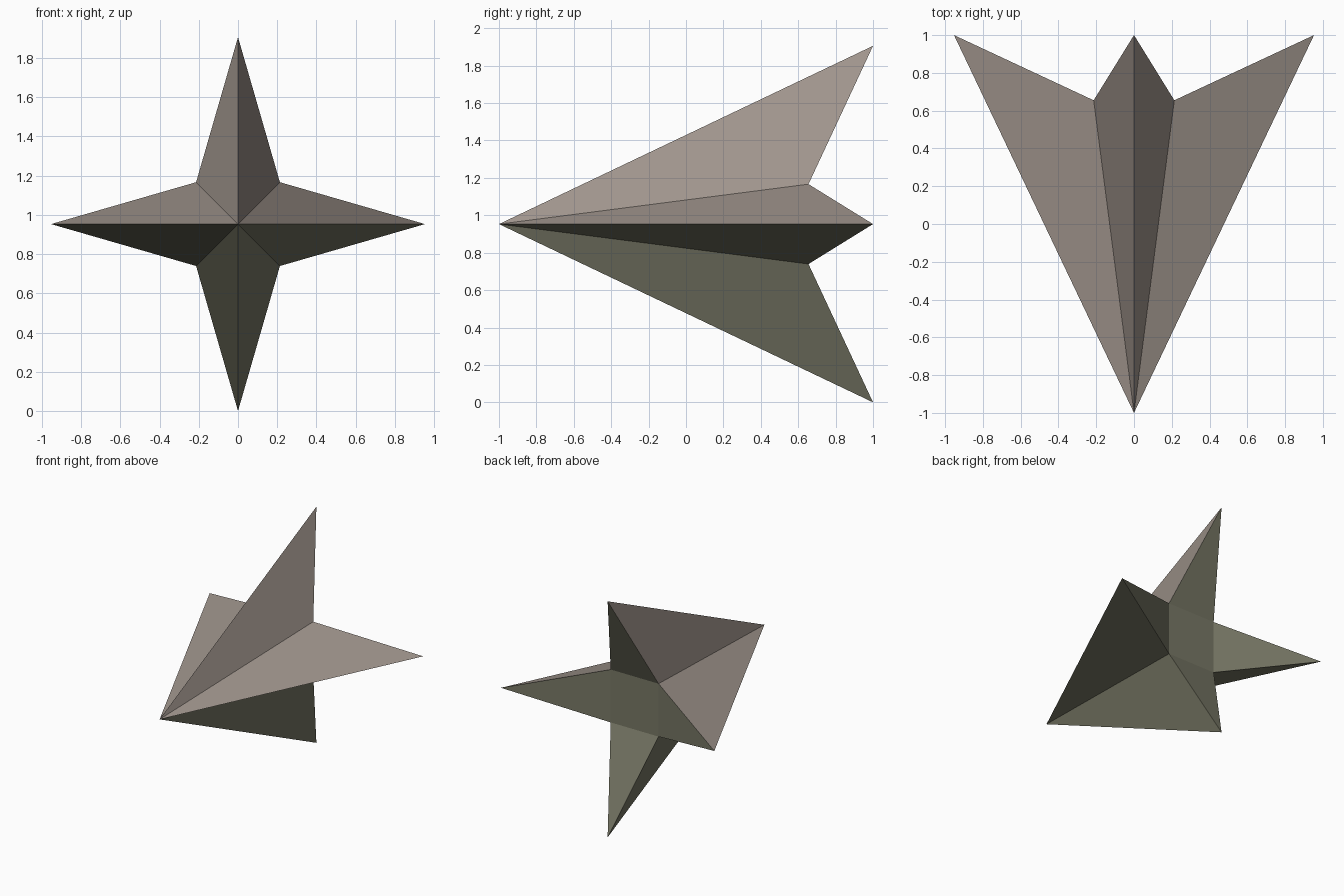
import bpy, bmesh, math

if "Cube" in bpy.data.objects:
    bpy.data.objects.remove(bpy.data.objects["Cube"])

R_TIP, R_NOTCH = 0.953, 0.302      # radius of star tips and notches
Y_NOSE, Y_TIP, Y_NOTCH = -1.0, 1.0, 0.655
MID = 0.953


def material(name, rgb):
    m = bpy.data.materials.new(name)
    m.diffuse_color = (*rgb, 1.0)
    m.use_nodes = True
    m.node_tree.nodes["Principled BSDF"].inputs["Base Color"].default_value = m.diffuse_color
    return m


# Four-pointed swept star: a ring of alternating tips and notches
bm = bmesh.new()
nose = bm.verts.new((0, Y_NOSE, MID))
ring = []
for i in range(8):
    a = i * math.pi / 4
    r, y = (R_TIP, Y_TIP) if i % 2 == 0 else (R_NOTCH, Y_NOTCH)
    ring.append(bm.verts.new((r * math.cos(a), y, MID + r * math.sin(a))))

# Long flanks running to the nose
for i in range(8):
    bm.faces.new((nose, ring[i], ring[(i + 1) % 8]))

# Rear: a triangle per arm and a square between the notches
for i in range(0, 8, 2):
    bm.faces.new((ring[i], ring[i - 1], ring[i + 1]))
bm.faces.new(ring[1::2])
bmesh.ops.recalc_face_normals(bm, faces=bm.faces)
bm.normal_update()

# Upper flanks are taupe, underside and rear are olive
for f in bm.faces:
    f.material_index = 0 if f.normal.z > 0.05 and f.normal.y < 0 else 1

mesh = bpy.data.meshes.new("star_dart")
bm.to_mesh(mesh)
bm.free()
mesh.materials.append(material("taupe", (0.35, 0.30, 0.265)))
mesh.materials.append(material("dark olive", (0.185, 0.185, 0.13)))
bpy.context.collection.objects.link(bpy.data.objects.new("star_dart", mesh))
